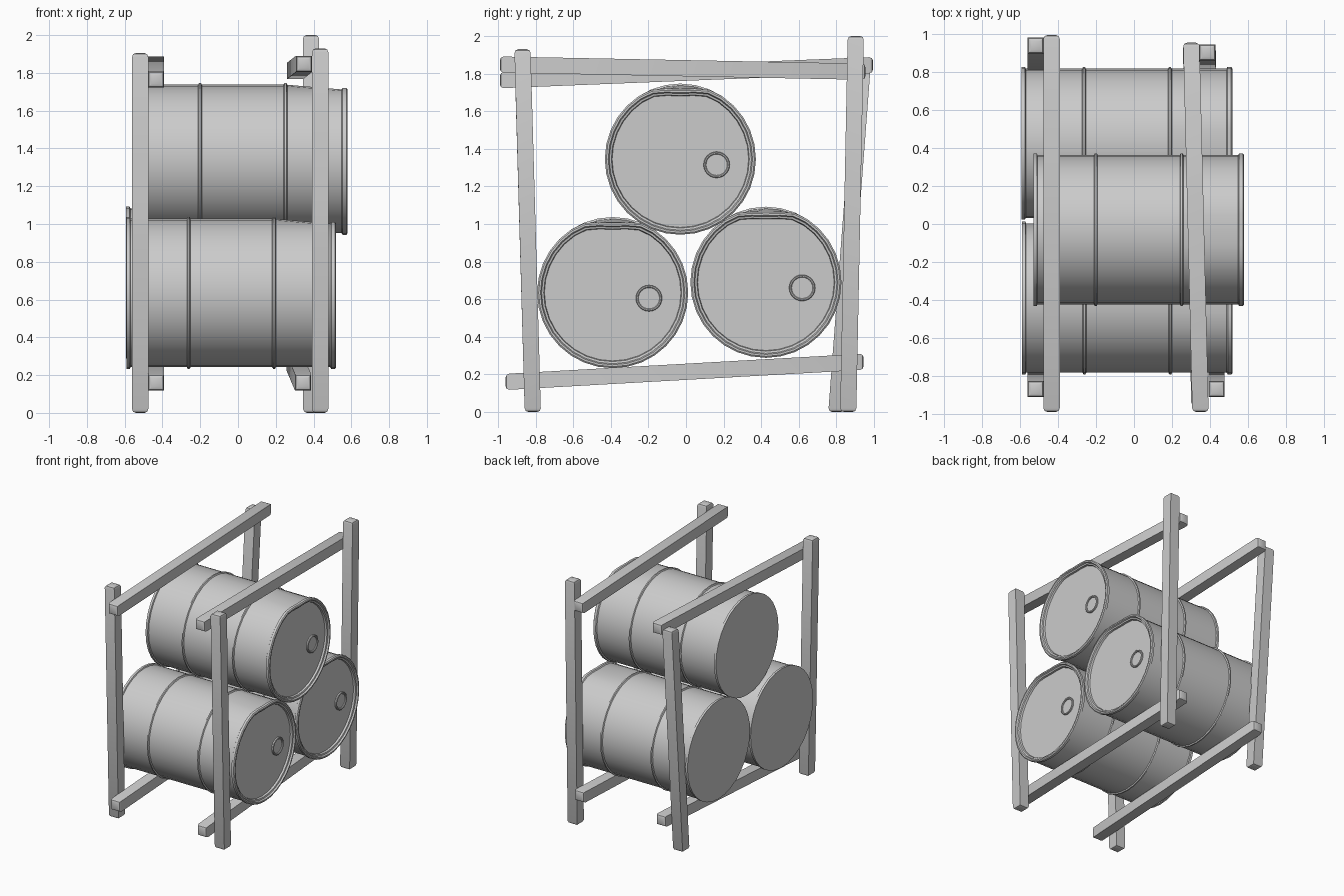
import bpy, bmesh, math
from mathutils import Vector, Matrix

if "Cube" in bpy.data.objects:
    bpy.data.objects.remove(bpy.data.objects["Cube"])

# One plain grey for everything
grey = bpy.data.materials.new("plain_grey")
grey.use_nodes = True
grey.diffuse_color = (0.6, 0.6, 0.6, 1)
grey.node_tree.nodes["Principled BSDF"].inputs["Base Color"].default_value = (0.6, 0.6, 0.6, 1)


def finish(bm, name, location=(0, 0, 0), angle=30):
    bmesh.ops.recalc_face_normals(bm, faces=bm.faces)
    mesh = bpy.data.meshes.new(name)
    bm.to_mesh(mesh)
    bm.free()
    mesh.materials.append(grey)
    obj = bpy.data.objects.new(name, mesh)
    obj.location = location
    bpy.context.collection.objects.link(obj)
    bpy.ops.object.select_all(action='DESELECT')
    obj.select_set(True)
    bpy.context.view_layer.objects.active = obj
    bpy.ops.object.shade_smooth_by_angle(angle=math.radians(angle))
    return obj


def lathe(profile, steps):
    """Spin (x, radius) points around the x axis."""
    bm = bmesh.new()
    verts = [bm.verts.new((x, 0, r)) for x, r in profile]
    edges = [bm.edges.new(pair) for pair in zip(verts, verts[1:])]
    bmesh.ops.spin(bm, geom=verts + edges, cent=(0, 0, 0), axis=(1, 0, 0),
                   angle=math.tau, steps=steps)
    bmesh.ops.remove_doubles(bm, verts=bm.verts, dist=0.0005)
    return bm


def beam(name, start, end, width=0.086):
    """Square timber between two points, with softened ends."""
    start, end = Vector(start), Vector(end)
    span = end - start
    major = max(range(3), key=lambda i: abs(span[i]))
    columns = [Vector([width if i == j else 0 for j in range(3)]) for i in range(3)]
    columns[major] = span
    bm = bmesh.new()
    bmesh.ops.create_cube(bm, size=1, matrix=Matrix(columns).transposed().to_4x4())
    ends = [e for e in bm.edges
            if abs(e.verts[0].co[major] - e.verts[1].co[major]) < 0.5 * span.length]
    bmesh.ops.bevel(bm, geom=ends, offset=0.02, segments=2, affect='EDGES', profile=0.5)
    finish(bm, name, (start + end) / 2)


# Drum: flat closed end, two hoops, recessed lid and a raised rim
BODY, RIM, HALF, HOOP = 0.393, 0.402, 0.555, 0.226
drum_profile = [(-HALF, 0), (-HALF, RIM), (-HALF + 0.018, RIM), (-HALF + 0.022, BODY)]
for x in (-HOOP, HOOP):
    drum_profile += [(x - 0.01, BODY), (x - 0.005, RIM), (x + 0.005, RIM), (x + 0.01, BODY)]
drum_profile += [(HALF - 0.032, BODY), (HALF - 0.026, RIM), (HALF - 0.006, RIM),
                 (HALF, 0.394), (HALF, 0.384), (HALF - 0.012, 0.378),
                 (HALF - 0.015, 0.367), (HALF - 0.03, 0.363), (HALF - 0.03, 0)]
bung_profile = [(-0.005, 0.07), (0.01, 0.07), (0.013, 0.066), (0.013, 0.06),
                (0.009, 0.056), (0.003, 0.056), (0.003, 0)]


def drum(prefix, x, y, z):
    bm = lathe(drum_profile, 32)
    # Shallow dent along the top, deepest at the lid end
    for v in bm.verts:
        a = abs(math.atan2(v.co.y, v.co.z))
        if v.co.x > HOOP + 0.008 and a < 0.5 and v.co.z > 0.2:
            along = (v.co.x - HOOP) / (HALF - HOOP)
            v.co.z -= 0.03 * along * math.cos(a / 0.5 * math.pi / 2) ** 2
    finish(bm, prefix + "_drum", (x, y, z))
    finish(lathe(bung_profile, 24), prefix + "_drum_bung",
           (x + HALF - 0.03, y + 0.193, z - 0.03))


drum("front", -0.035, -0.39, 0.635)
drum("back", -0.037, 0.425, 0.69)
drum("top", 0.025, -0.03, 1.345)

# Leaning corner posts
beam("front_left_post", (0.435, -0.815, 0), (0.435, -0.87, 1.93))
beam("front_right_post", (-0.518, -0.815, 0), (-0.518, -0.87, 1.905))
beam("back_left_post", (0.388, 0.863, 0), (0.386, 0.903, 2.0))
beam("back_right_post", (-0.518, 0.80, 0), (-0.518, 0.94, 1.85))

# Slanting rails on the inner side of the posts
beam("top_left_rail", (0.35, -0.99, 1.848), (0.302, 0.955, 1.81))
beam("top_right_rail", (-0.434, -0.99, 1.765), (-0.434, 0.995, 1.845))
beam("bottom_left_rail", (0.345, -0.96, 0.16), (0.3, 0.945, 0.267))
beam("bottom_right_rail", (-0.434, -0.96, 0.16), (-0.434, 0.945, 0.267))
